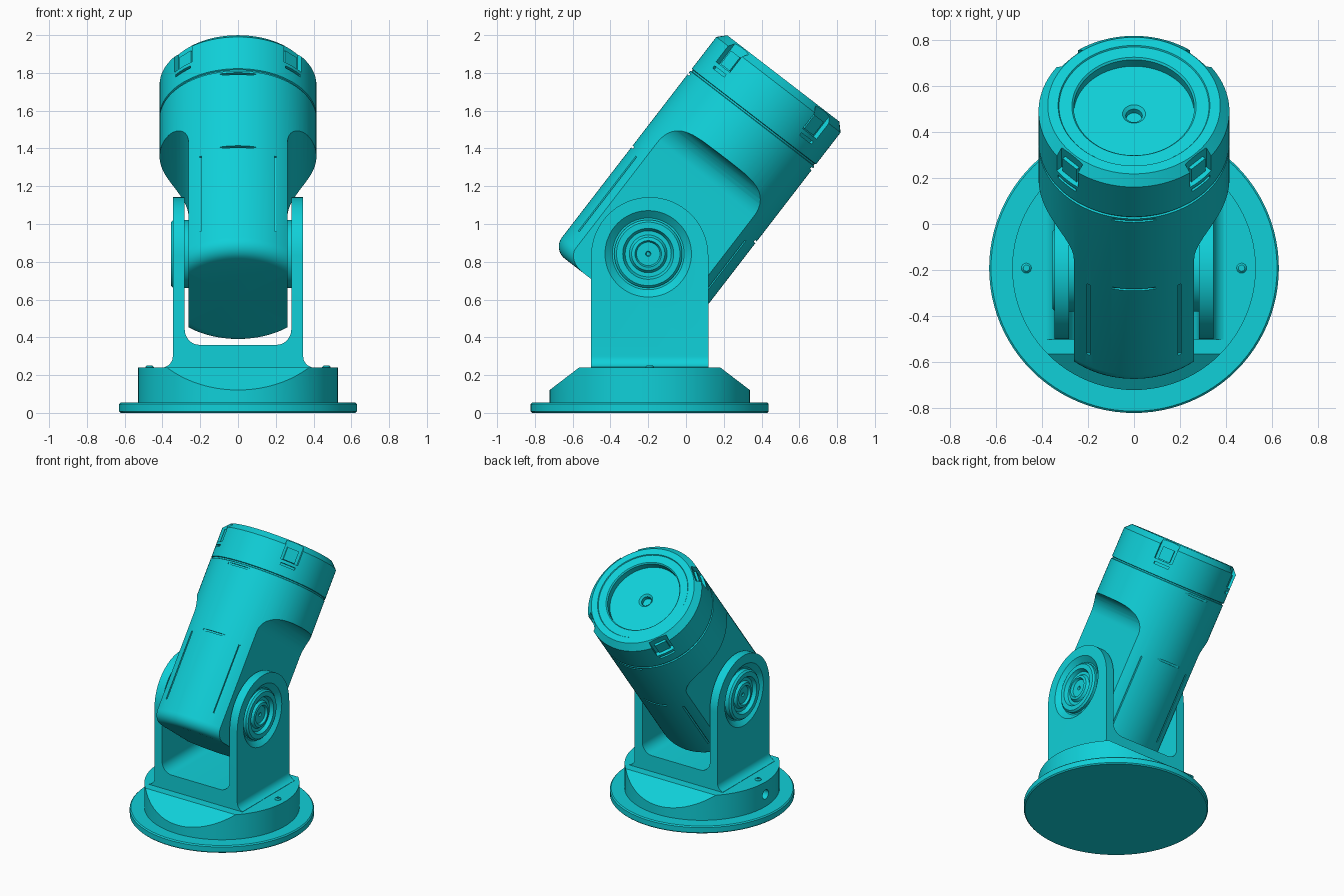
import bpy, bmesh, math
from mathutils import Matrix, Vector

cube = bpy.data.objects.get("Cube")
if cube:
    bpy.data.objects.remove(cube, do_unlink=True)

teal = bpy.data.materials.new("teal plastic")
teal.use_nodes = True
COLOUR = (0.005, 0.63, 0.69, 1)
teal.diffuse_color = COLOUR
teal.node_tree.nodes["Principled BSDF"].inputs["Base Color"].default_value = COLOUR

CY = -0.192                     # centre line of base and bracket
PIVOT = Vector((0, -0.2, 0.842))
TILT = Matrix.Translation(PIVOT) @ Matrix.Rotation(math.radians(-37.6), 4, 'X')
R = 0.415                       # barrel radius
FLAT = 0.262                    # half width across the barrel flats


def finish(name, bm, matrix=Matrix()):
    bmesh.ops.remove_doubles(bm, verts=bm.verts, dist=1e-5)
    bmesh.ops.recalc_face_normals(bm, faces=bm.faces)
    mesh = bpy.data.meshes.new(name)
    bm.to_mesh(mesh)
    bm.free()
    mesh.transform(matrix)
    mesh.materials.append(teal)
    obj = bpy.data.objects.new(name, mesh)
    bpy.context.collection.objects.link(obj)
    return obj


def lathe(name, profile, matrix=Matrix(), steps=96):
    """Turn (radius, height) points around z."""
    bm = bmesh.new()
    verts = [bm.verts.new((r, 0, z)) for r, z in profile]
    edges = [bm.edges.new(pair) for pair in zip(verts, verts[1:])]
    bmesh.ops.spin(bm, geom=verts + edges, axis=(0, 0, 1), cent=(0, 0, 0),
                   angle=math.tau, steps=steps)
    return finish(name, bm, matrix)


def prism(name, points, axis, lo, hi, matrix=Matrix()):
    """Extrude an outline along x (points are y, z) or y (points are x, z)."""
    bm = bmesh.new()
    place = (lambda p, d: (d, *p)) if axis == 'x' else (lambda p, d: (p[0], d, p[1]))
    face = bm.faces.new([bm.verts.new(place(p, lo)) for p in points])
    new = bmesh.ops.extrude_face_region(bm, geom=[face])["geom"]
    shift = Vector(place((0, 0), hi - lo))
    bmesh.ops.translate(bm, vec=shift, verts=[v for v in new if isinstance(v, bmesh.types.BMVert)])
    return finish(name, bm, matrix)


def box(name, centre, size, matrix=Matrix()):
    bm = bmesh.new()
    bmesh.ops.create_cube(bm, size=1, matrix=Matrix.Translation(centre) @ Matrix.Diagonal((*size, 1)))
    return finish(name, bm, matrix)


def arc(cx, cy, r, start, end, n=8):
    return [(cx + r * math.cos(math.radians(start + (end - start) * i / n)),
             cy + r * math.sin(math.radians(start + (end - start) * i / n))) for i in range(n + 1)]


def boolean(obj, tool, operation='DIFFERENCE'):
    mod = obj.modifiers.new("cut", 'BOOLEAN')
    mod.object, mod.operation, mod.solver = tool, operation, 'EXACT'
    bpy.context.view_layer.objects.active = obj
    bpy.ops.object.modifier_apply(modifier=mod.name)
    bpy.data.objects.remove(tool, do_unlink=True)


def smooth(obj):
    bpy.ops.object.select_all(action='DESELECT')
    obj.select_set(True)
    bpy.context.view_layer.objects.active = obj
    bpy.ops.object.shade_smooth_by_angle(angle=math.radians(28))


AT_BASE = Matrix.Translation((0, CY, 0))

# Base flange and stepped base with sloped front and back
lathe("base_flange", [(0, 0), (0.622, 0), (0.63, 0.008), (0.63, 0.047), (0.622, 0.055), (0, 0.055)], AT_BASE)
base = lathe("base_step", [(0, 0.05), (0.53, 0.05), (0.53, 0.24), (0, 0.24)], AT_BASE)
for s in (-1, 1):
    slope = [(CY + s * y, z) for y, z in ((0.374, 0.24), (0.534, 0.118), (0.7, 0.118), (0.7, 0.4), (0.374, 0.4))]
    boolean(base, prism("slope_cutter", slope, 'x', -1, 1))
    # Screw on each shoulder
    lathe("base_screw", [(0, 0.23), (0.022, 0.23), (0.022, 0.244), (0.014, 0.252), (0.009, 0.252), (0.009, 0.246),
                         (0, 0.246)], Matrix.Translation((0.468 * s, CY, 0)), 16)
side_hole = Matrix.Translation((-0.45, CY, 0.145)) @ Matrix.Rotation(math.radians(-90), 4, 'Y')
boolean(base, lathe("hole_cutter", [(0, 0), (0.035, 0), (0.035, 0.2), (0, 0.2)], side_hole, 24))
lathe("base_side_plug", [(0, 0), (0.02, 0), (0.02, 0.045), (0, 0.055)], side_hole, 20)

# U-shaped bracket with round arm tops
right_half = arc(0.405, 0.3, 0.06, 255, 180) + [(0.345, 1.2), (0.282, 1.2)] + arc(0.202, 0.44, 0.08, 0, -90)
outline = [(0.39, 0.235)] + right_half + [(-x, z) for x, z in reversed(right_half)] + [(-0.39, 0.235)]
bracket = prism("bracket", outline, 'y', CY - 0.31, CY + 0.31)
side = [(CY - 0.31, 0.2), (CY + 0.31, 0.2)] + arc(CY, 0.832, 0.31, 0, 180, 48)
boolean(bracket, prism("arm_cutter", side, 'x', -1, 1), 'INTERSECT')

# Pivot bolts in countersunk seats, with washers inside the arms
for s, reach in ((1, 0.343), (-1, 0.355)):
    out = Matrix.Translation(PIVOT) @ Matrix.Rotation(math.radians(90 * s), 4, 'Y')
    boolean(bracket, lathe("seat_cutter", [(0, 0.312), (0.19, 0.312), (0.23, 0.346), (0.23, 0.4), (0, 0.4)], out, 64))
    rings = [(0, 0.25), (0.18, 0.25), (0.18, reach - 0.012), (0.168, reach), (0.135, reach), (0.122, reach - 0.025),
             (0.1, reach - 0.025), (0.088, reach - 0.008), (0.07, reach - 0.004), (0.062, reach - 0.02),
             (0.014, reach - 0.02), (0.01, reach - 0.03), (0, reach - 0.03)]
    lathe("left_pivot_bolt" if s > 0 else "right_pivot_bolt", rings, out, 64)

# Barrel: rounded tail, seam, chamfered rim and recessed face with a dimple
profile = [(0, -0.29)] + arc(0.335, -0.21, 0.08, -90, 0) + [
    (R, 0.903), (R - 0.008, 0.906), (R - 0.008, 0.915), (R, 0.918), (R, 1.13), (0.375, 1.172),
    (0.33, 1.172), (0.326, 1.166), (0.27, 1.166), (0.262, 1.158), (0.262, 1.112),
    (0.05, 1.112), (0.036, 1.1), (0.034, 1.075), (0, 1.075)]
barrel = lathe("barrel", profile, steps=128)

# Side flats that run out in a concave curve
for s in (-1, 1):
    curve = [(s * x, z) for x, z in arc(0.412, 0.5, 0.15, 180, 90, 10)]
    cutter = [(s * FLAT, -0.5)] + curve + [(s * 0.6, 0.65), (s * 0.6, -0.5)]
    boolean(barrel, prism("flat_cutter", cutter, 'y', -0.6, 0.6))

# Panel grooves and finger slots on the front and back
for s in (-1, 1):
    for z, half in ((0.397, 0.095), (0.885, 0.095)):
        boolean(barrel, box("slot_cutter", (0, s * 0.45, z), (2 * half, 0.1, 0.012)))
    for x in (-0.198, 0.198):
        boolean(barrel, box("groove_cutter", (x, s * 0.4, 0.12), (0.012, 0.09, 0.5)))

# Four rim notches, each with a cross slot and a low latch tab
for k in range(4):
    turn = Matrix.Rotation(math.radians(45 + 90 * k), 4, 'Z')
    boolean(barrel, box("notch_cutter", (0.43, 0, 1.12), (0.1, 0.13, 0.19), turn))
    boolean(barrel, box("cross_cutter", (0.43, 0, 0.995), (0.07, 0.11, 0.016), turn))
    smooth(box("rim_latch", (0.381, 0, 1.075), (0.03, 0.085, 0.09), TILT @ turn))
barrel.data.transform(TILT)

for obj in list(bpy.context.collection.objects):
    if obj.type == 'MESH' and teal.name in obj.data.materials:
        smooth(obj)
